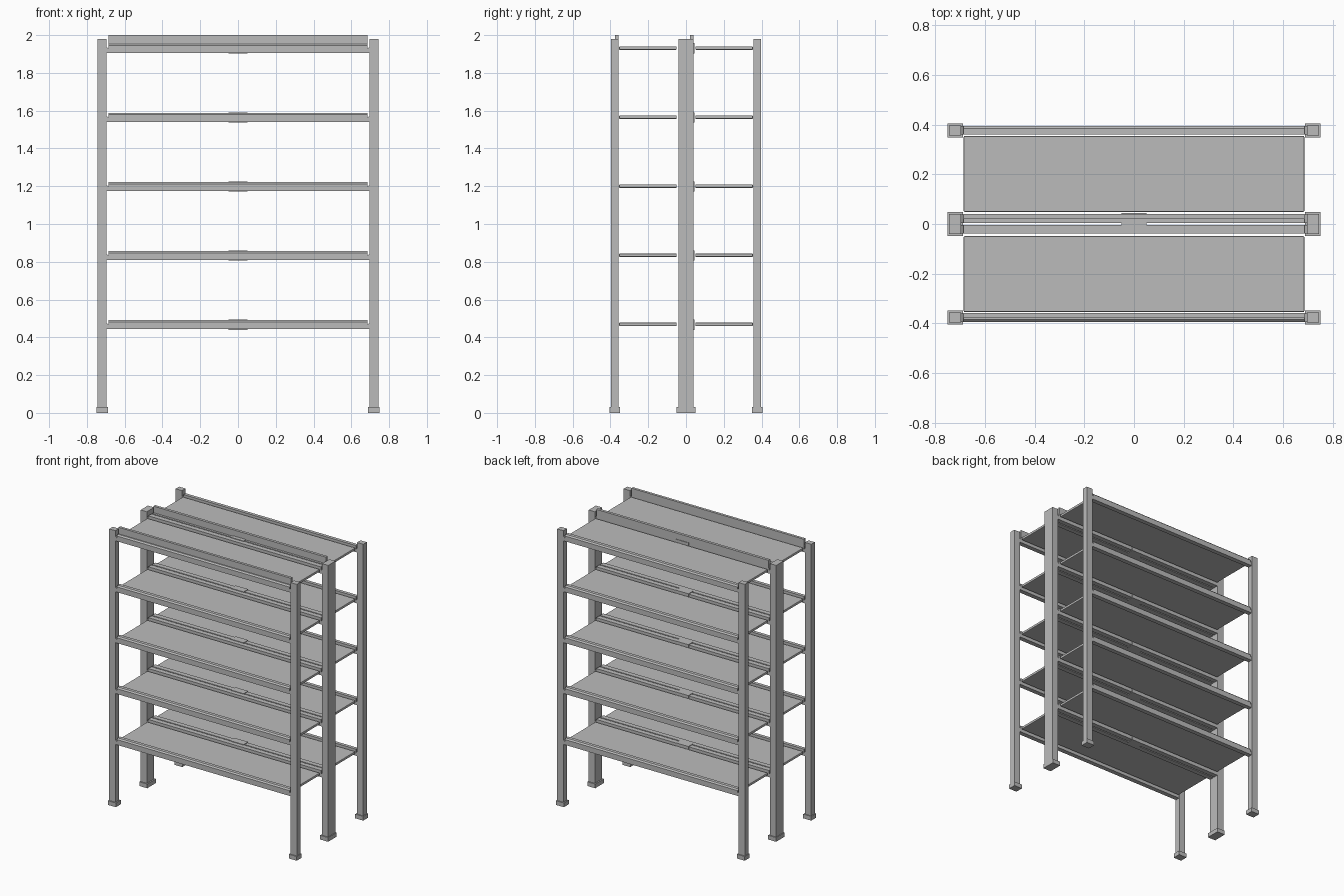
import bpy
import bmesh

if "Cube" in bpy.data.objects:
    bpy.data.objects.remove(bpy.data.objects["Cube"], do_unlink=True)

# Single grey painted-metal colour
steel = bpy.data.materials.new("grey_metal")
steel.use_nodes = True
steel.diffuse_color = (0.5, 0.5, 0.5, 1)
steel.node_tree.nodes["Principled BSDF"].inputs["Base Color"].default_value = (0.5, 0.5, 0.5, 1)


def finish(name, bm):
    bmesh.ops.recalc_face_normals(bm, faces=bm.faces)
    mesh = bpy.data.meshes.new(name)
    bm.to_mesh(mesh)
    bm.free()
    mesh.materials.append(steel)
    obj = bpy.data.objects.new(name, mesh)
    bpy.context.collection.objects.link(obj)
    return obj


def box(name, x, y, z):
    """Box from (min, max) pairs on each axis."""
    bm = bmesh.new()
    bmesh.ops.create_cube(bm, size=1)
    for v in bm.verts:
        v.co = [r[0] + (c + 0.5) * (r[1] - r[0]) for c, r in zip(v.co, (x, y, z))]
    return finish(name, bm)


def beam(name, y_in, y_out, z, chamfer):
    """Beam along x with notched hook ends and an optional chamfered outer edge."""
    low, high = z - 0.025, z + 0.022
    outline = [(-0.696, low), (0.696, low), (0.696, z + 0.006), (0.686, z - 0.002),
               (0.686, high), (-0.686, high), (-0.686, z - 0.002), (-0.696, z + 0.006)]
    bm = bmesh.new()
    front = bm.faces.new([bm.verts.new((x, y_in, h)) for x, h in outline])
    extruded = bmesh.ops.extrude_face_region(bm, geom=[front])["geom"]
    outer = [g for g in extruded if isinstance(g, bmesh.types.BMVert)]
    for v in outer:
        v.co.y = y_out
    if not any(f.is_valid and all(abs(v.co.y - y_in) < 1e-5 for v in f.verts) for f in bm.faces):
        bm.faces.new([v for v in front.verts])
    if chamfer:
        edges = [e for e in bm.edges if all(v in outer and abs(v.co.z - high) < 1e-5 for v in e.verts)]
        bmesh.ops.bevel(bm, geom=edges, offset=0.009, segments=1, affect='EDGES')
    return finish(name, bm)


# Uprights with feet
for side, sx in (("left", 1), ("right", -1)):
    for row, y, half in (("front", -0.377, 0.02), ("middle", 0, 0.041), ("back", 0.377, 0.02)):
        xs = sorted((sx * 0.696, sx * 0.745))
        box(f"{row}_{side}_post", xs, (y - half, y + half), (0.02, 1.98))
        xs = sorted((sx * 0.687, sx * 0.75))
        pad = half + 0.008
        box(f"{row}_{side}_foot", xs, (y - pad, y + pad), (0, 0.03))

# Shelf levels
levels = [0.469 + 0.3655 * i for i in range(5)]
for n, z in enumerate(levels, 1):
    for row, s in (("front", -1), ("back", 1)):
        beam(f"{row}_outer_beam_{n}", s * 0.361, s * 0.394, z, True)
        beam(f"{row}_inner_beam_{n}", s * 0.004, s * 0.039, z, False)
        panel = box(f"{row}_shelf_{n}", (-0.685, 0.685),
                    sorted((s * 0.049, s * 0.354)), (z - 0.009, z + 0.009))
        bevel = panel.modifiers.new("rounded_edges", 'BEVEL')
        bevel.width = 0.004
        bevel.segments = 2
    # Joining clip over the paired inner beams
    box(f"beam_clip_{n}", (-0.05, 0.05), (-0.008, 0.044), (z - 0.029, z + 0.026))

# Raised lips along the top level
top = levels[-1] + 0.015
box("front_top_lip", (-0.685, 0.685), (-0.377, -0.358), (top, 2.0))
box("middle_top_lip", (-0.685, 0.685), (0.02, 0.04), (top, 2.0))
